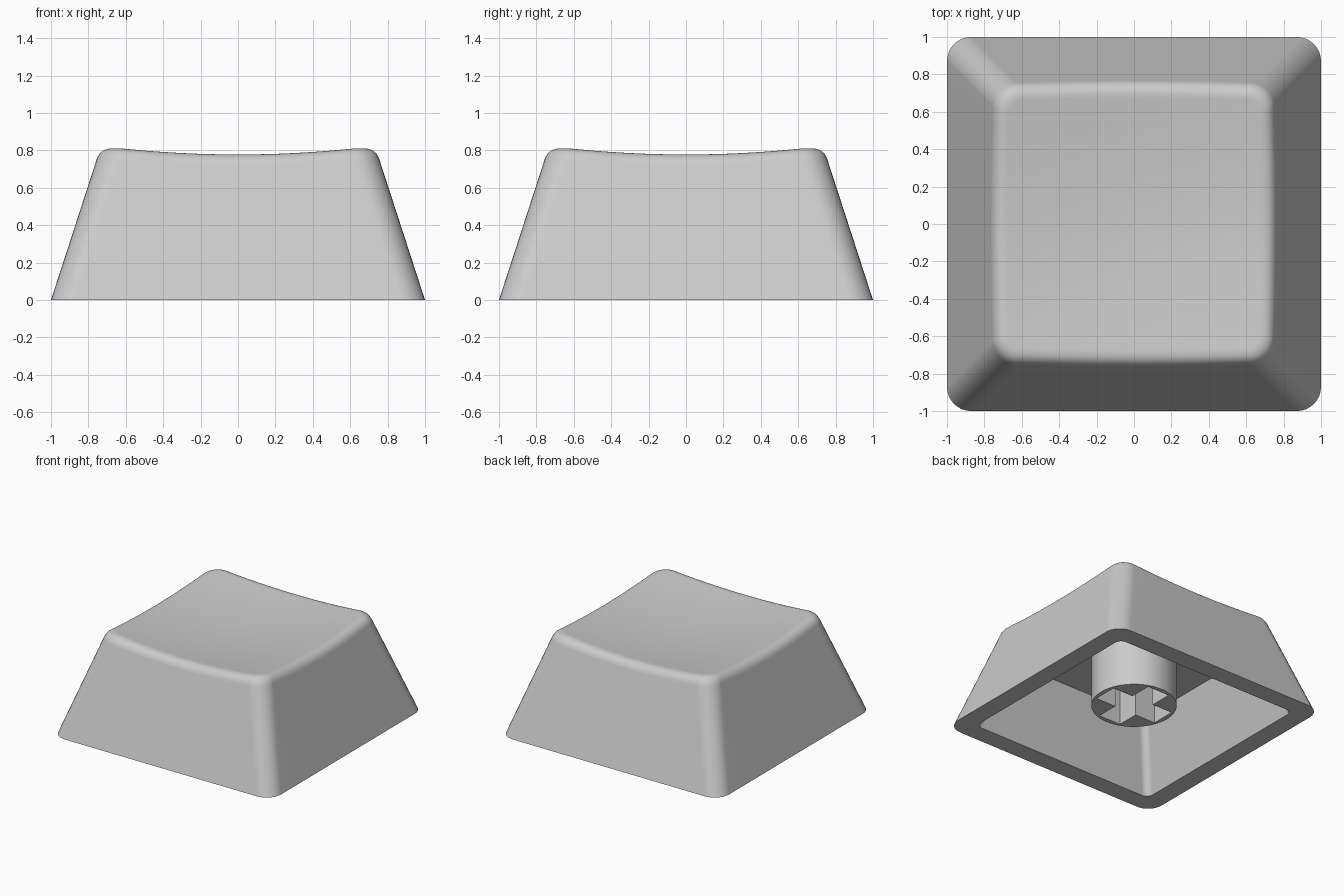
import bpy, bmesh, math
from mathutils import Vector

if "Cube" in bpy.data.objects:
    bpy.data.objects.remove(bpy.data.objects["Cube"])

TAPER = 0.325            # inward lean of the walls per unit of height
CORNER = 0.13            # outer corner radius
CEILING = 0.55           # height of the hollow inside
ARC, SIDE = 8, 12        # segments per corner and per straight side

grey = bpy.data.materials.new("grey_plastic")
grey.diffuse_color = (0.6, 0.6, 0.6, 1)
grey.use_nodes = True
grey.node_tree.nodes["Principled BSDF"].inputs["Base Color"].default_value = grey.diffuse_color


def outline(half, r):
    """Rounded square as a counter-clockwise list of (x, y)."""
    pts = []
    for q in range(4):
        a0 = q * math.pi / 2
        c, s = round(math.cos(a0)), round(math.sin(a0))
        m = half - r
        loc = [(half, -m + 2 * m * i / SIDE) for i in range(SIDE)]
        loc += [(m + r * math.cos(t), m + r * math.sin(t))
                for t in (math.pi / 2 * i / ARC for i in range(ARC))]
        pts += [(x * c - y * s, x * s + y * c) for x, y in loc]
    return pts


def dish(x, y):
    """Height of the scooped top."""
    return 0.737 + (x * x + y * y) / 11.4


def finish(bm, name):
    bmesh.ops.recalc_face_normals(bm, faces=bm.faces)
    mesh = bpy.data.meshes.new(name)
    bm.to_mesh(mesh)
    bm.free()
    mesh.materials.append(grey)
    ob = bpy.data.objects.new(name, mesh)
    bpy.context.collection.objects.link(ob)
    bpy.ops.object.select_all(action='DESELECT')
    ob.select_set(True)
    bpy.context.view_layer.objects.active = ob
    bpy.ops.object.shade_smooth_by_angle(angle=math.radians(30))
    mod = ob.modifiers.new("even_shading", 'WEIGHTED_NORMAL')
    mod.keep_sharp = True
    return ob


# Rounded top edge: three control rings (on the wall, sharp edge, on the dish)
N = 4 * (ARC + SIDE)
low, sharp, top = [], [], []
for i in range(N):
    h = 0.74
    for _ in range(6):
        x, y = outline(h, CORNER)[i]
        z = dish(x, y)
        h = 1 - TAPER * z
    sharp.append(Vector((x, y, z)))
    z0 = z - 0.065
    low.append(Vector((*outline(1 - TAPER * z0, CORNER)[i], z0)))
    x, y = outline(h - 0.07, CORNER - 0.06)[i]
    top.append(Vector((x, y, dish(x, y))))

# Rings run from the ceiling, down the inside, under the rim, up and over
inner = 0.845
rings = [[Vector((x, y, z)) for x, y in outline(hw, r)] for hw, r, z in (
    (inner - TAPER * CEILING, 0.055, CEILING), (inner, 0.055, 0), (1, CORNER, 0))]
for k in range(9):
    t = k / 8
    rings.append([a * (1 - t) ** 2 + b * 2 * t * (1 - t) + c * t * t
                  for a, b, c in zip(low, sharp, top)])
for s in (0.93, 0.82, 0.7, 0.56, 0.42, 0.28, 0.14):
    rings.append([Vector((p.x * s, p.y * s, dish(p.x * s, p.y * s))) for p in top])

bm = bmesh.new()
loops = [[bm.verts.new(p) for p in ring] for ring in rings]
for a, b in zip(loops, loops[1:]):
    for i in range(N):
        j = (i + 1) % N
        bm.faces.new((a[i], a[j], b[j], b[i]))
bm.faces.new(loops[0])
centre = bm.verts.new((0, 0, dish(0, 0)))
for i in range(N):
    bm.faces.new((loops[-1][i], loops[-1][(i + 1) % N], centre))
finish(bm, "cap_shell")

# Stem: round post with a cross-shaped socket, closed above by the ceiling
L, W, RADIUS, FOOT = 0.285, 0.1, 0.322, 0.115
circle = [(RADIUS * math.cos(a), RADIUS * math.sin(a))
          for a in (2 * math.pi * i / 64 for i in range(64))]
cross = []
for c, s in ((1, 0), (0, 1), (-1, 0), (0, -1)):
    cross += [(x * c - y * s, x * s + y * c) for x, y in ((L, -W), (L, W), (W, W))]
bm = bmesh.new()
edges = []
for shape in (circle, cross):
    vs = [bm.verts.new((x, y, FOOT)) for x, y in shape]
    edges += [bm.edges.new((vs[i], vs[(i + 1) % len(vs)])) for i in range(len(vs))]
bmesh.ops.triangle_fill(bm, use_beauty=True, edges=edges, normal=(0, 0, -1))
res = bmesh.ops.extrude_edge_only(bm, edges=edges)
for v in res["geom"]:
    if isinstance(v, bmesh.types.BMVert):
        v.co.z = CEILING
finish(bm, "stem")
